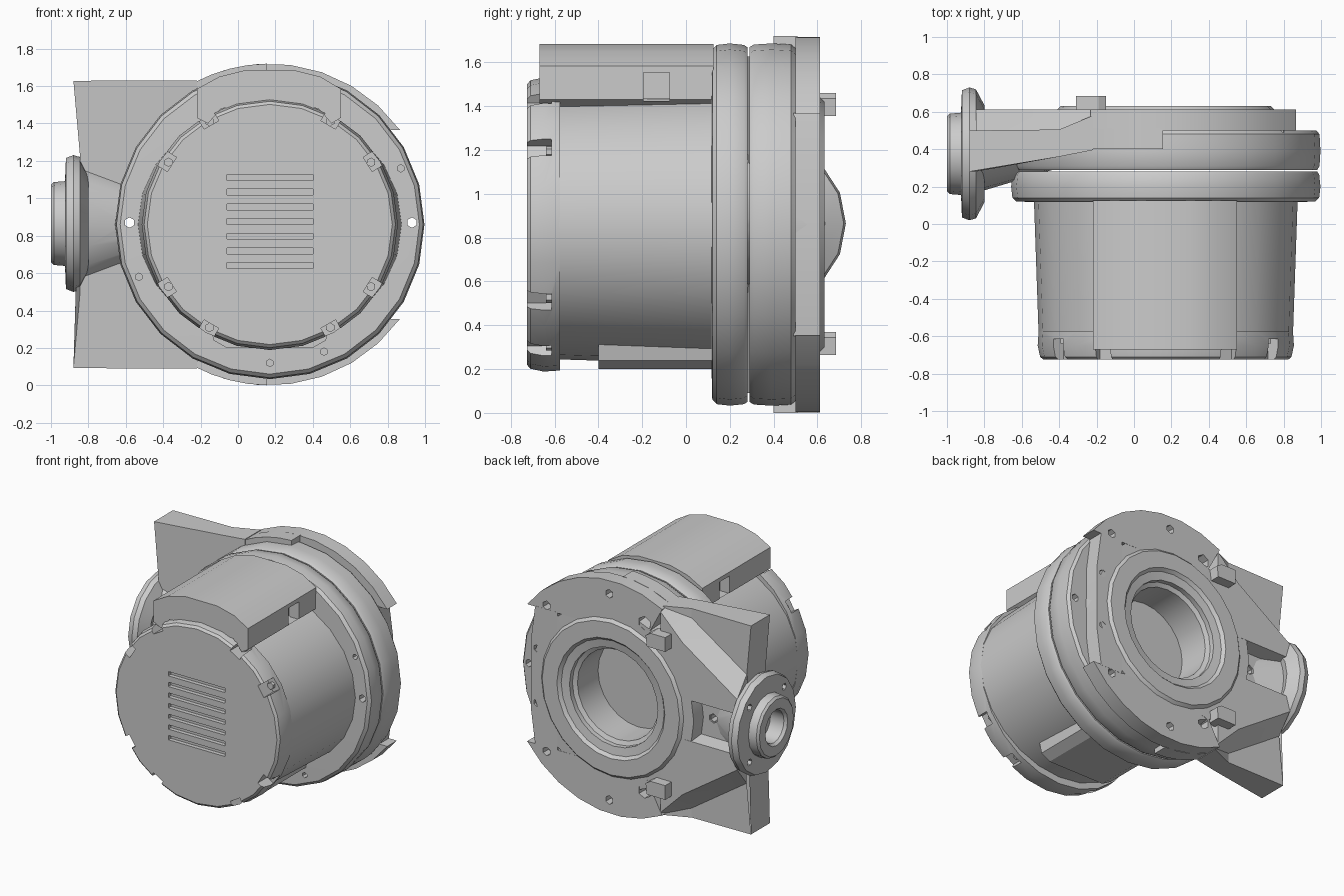
import bpy, bmesh
from math import sin, cos, asin, pi, radians, degrees
from mathutils import Matrix

if "Cube" in bpy.data.objects:
    bpy.data.objects.remove(bpy.data.objects["Cube"])

CX, CZ = 0.17, 0.86          # main axis, running along y
SY = 0.375                   # y of the side port axis, running along x


def finish(name, bm, smooth=35):
    bmesh.ops.remove_doubles(bm, verts=bm.verts, dist=0.0001)
    bmesh.ops.recalc_face_normals(bm, faces=bm.faces)
    me = bpy.data.meshes.new(name)
    bm.to_mesh(me)
    bm.free()
    ob = bpy.data.objects.new(name, me)
    bpy.context.collection.objects.link(ob)
    if smooth:
        bpy.ops.object.select_all(action='DESELECT')
        bpy.context.view_layer.objects.active = ob
        ob.select_set(True)
        bpy.ops.object.shade_smooth_by_angle(angle=radians(smooth))
    return ob


def loft(name, rings, smooth=35):
    bm = bmesh.new()
    vs = [[bm.verts.new(p) for p in r] for r in rings]
    n = len(vs[0])
    for a, b in zip(vs, vs[1:]):
        for i in range(n):
            j = (i + 1) % n
            bm.faces.new((a[i], a[j], b[j], b[i]))
    bm.faces.new(vs[0])
    bm.faces.new(vs[-1])
    return finish(name, bm, smooth)


def lathe(name, prof, segs=24, axis='y', sz=1.0):
    """Revolve (radius, position) pairs about the main axis or the side port axis."""
    rings = []
    for r, d in prof:
        ang = [2 * pi * i / segs for i in range(segs)]
        if axis == 'y':
            rings.append([(CX + r * cos(a), d, CZ + sz * r * sin(a)) for a in ang])
        else:
            rings.append([(d, SY + r * cos(a), 0.865 + sz * r * sin(a)) for a in ang])
    return loft(name, rings)


def prism(name, pts, y0, y1):
    return loft(name, [[(x, y, z) for x, z in pts] for y in (y0, y1)], 25)


def sector(name, s, r0, r1, start0, start1, end, y0, y1, n=7):
    """Ring sector whose start angle differs on the inner and outer arc; s mirrors it in z."""
    pts = []
    for r, a in [(r1, start1 + (end - start1) * i / n) for i in range(n + 1)] + \
                [(r0, end + (start0 - end) * i / n) for i in range(n + 1)]:
        pts.append((CX + r * cos(radians(a)), CZ + s * r * sin(radians(a))))
    return prism(name, pts, y0, y1)


def cut(ob, boxes=(), holes=(), axis='y'):
    """Subtract boxes (centre, size, turn about y) and holes (centre, radius, depth)."""
    bm = bmesh.new()
    for c, s, turn in boxes:
        m = Matrix.Translation(c) @ Matrix.Rotation(turn, 4, 'Y') @ Matrix.Diagonal((*s, 1))
        bmesh.ops.create_cube(bm, size=1, matrix=m)
    rot = Matrix.Rotation(pi / 2, 4, 'X' if axis == 'y' else 'Y')
    for c, r, d in holes:
        bmesh.ops.create_cone(bm, cap_ends=True, segments=6, radius1=r, radius2=r,
                              depth=d, matrix=Matrix.Translation(c) @ rot)
    cutter = finish(ob.name + "_cutter", bm, 0)
    cutter.hide_render = True
    cutter.hide_viewport = True
    mod = ob.modifiers.new("cut", 'BOOLEAN')
    mod.operation = 'DIFFERENCE'
    mod.solver = 'EXACT'
    mod.object = cutter


# Motor can, slightly flattened, with a pad underneath
lathe("motor_can", [(.68, -.59), (.705, .13)], 24, sz=.905)
prism("bottom_pad", [(-.13, .24), (-.06, .2), (.4, .2), (.47, .24), (.52, .45), (-.18, .45)], -.4, .125)

# End cap with bolt pockets round the rim and cooling slots
cap = lathe("end_cap", [(.655, -.725), (.672, -.71), (.685, -.65), (.68, -.575)], 24, sz=.98)
pockets = []
for sx in (-1, 1):
    for s in (-1, 1):
        for px, pz in ((.57, .35), (.34, .58)):
            turn = radians(-32 if px > pz else -60) * sx * s
            pockets.append(((CX + sx * px, -.69, CZ + s * pz), (.11, .15, .09), turn))
slots = [((.17, -.72, .64 + i * .0785), (.46, .05, .032), 0) for i in range(7)]
cut(cap, pockets + slots)
for i, (c, s, t) in enumerate(pockets):
    bm = bmesh.new()
    bmesh.ops.create_cone(bm, cap_ends=True, segments=6, radius1=.025, radius2=.025, depth=.05,
                          matrix=Matrix.Translation((CX + (c[0] - CX) * .95, -.615, CZ + (c[2] - CZ) * .95))
                          @ Matrix.Rotation(pi / 2, 4, 'X'))
    finish("cap_bolt_%d" % (i + 1), bm, 0)

# Terminal box on top, notched on both sides
box = prism("terminal_box", [(-.22, 1.43), (-.22, 1.585), (-.1, 1.65), (.04, 1.685), (.3, 1.685),
                             (.44, 1.65), (.55, 1.585), (.55, 1.43), (.5, 1.40), (.43, 1.48),
                             (.17, 1.51), (-.09, 1.48), (-.16, 1.40)], -.67, .125)
cut(box, [((x, -.135, 1.49), (.16, .12, .13), 0) for x in (-.22, .55)])

# Motor flange with small holes
flange = lathe("motor_flange", [(.6, .115), (.80, .12), (.82, .14), (.827, .20), (.82, .265),
                                (.81, .28), (.6, .28)], 24)
through = [((-.58, .3, .87), .028, 1), ((.93, .3, .87), .028, 1)]
shallow = [((x, .12, z), .02, .08) for x, z in ((.17, .12), (.87, 1.16), (-.53, .58), (.46, .18))]
cut(flange, holes=through + shallow)

# Gear housing: flange, raised hub and stepped bore
house = lathe("gear_housing", [(.02, .31), (.33, .31), (.33, .55), (.36, .565), (.36, .60), (.42, .61),
                               (.44, .632), (.56, .632), (.58, .612), (.66, .61), (.67, .50), (.805, .50),
                               (.822, .48), (.827, .39), (.822, .31), (.81, .29), (.02, .29)], 24)
cut(house, holes=through)

# Flat face of the plate on the free side, with two bolt holes
flat = prism("plate_side", [(.62, CZ - .51), (.80, CZ - .51), (.835, CZ - .25), (.835, CZ + .25),
                            (.80, CZ + .51), (.62, CZ + .51)], .49, .613)
cut(flat, holes=[((.785, .61, CZ + z), .028, .12) for z in (-.2, .2)])

# Mounting plate arcs with level ends, ribs and bosses, mirrored above and below
for s, tag in ((1, "upper"), (-1, "lower")):
    arc = sector(tag + "_plate", s, .57, .86, degrees(asin(.505 / .57)), degrees(asin(.505 / .86)),
                 118, .50, .612)
    cut(arc, holes=[((CX + .76 * cos(radians(a)), .61, CZ + s * .76 * sin(radians(a))), .032, .12)
                    for a in (45, 88)] + [((-.09, .61, CZ + s * .62), .05, .14)])
    sector(tag + "_plate_rib", s, .75, .86, 91, 91, 118, .40, .51, 4)
    z = CZ + s * .545
    prism(tag + "_boss", [(-.31, z - .05), (-.16, z - .05), (-.15, z + .03), (-.19, z + .055),
                          (-.31, z + .055)], .58, .685)


# Wing bracket: corner wings slope up to the raised web, which has a channel down its middle
def section(x_tip, x_mid, front, back, top, slope, ridge):
    half = [(x_mid, front, .37), (x_tip, front, top), (x_tip, back, top), (x_mid, back, slope),
            (x_mid, .612, ridge), (x_mid, .612, .15), (x_mid, .51, .13)]
    ring = [(x, y, CZ + h) for x, y, h in half]
    return ring + [(x, y, CZ - h) for x, y, h in reversed(half)]


bracket = loft("wing_bracket", [section(-.88, -.845, .28, .50, .768, .40, .26),
                                section(-.40, -.40, .36, .505, .77, .70, .56),
                                section(-.22, -.22, .395, .58, .77, .76, .74)], 15)
cut(bracket, holes=[((-.58, .4, .87), .035, 1)])

# Side port: neck, flange and bored nozzle with bolt holes
neck = lathe("port_neck", [(.215, -.87), (.195, -.80), (.06, -.35)], 16, 'x', 1.6)
cut(neck, holes=[((-.58, .3, .87), .035, 1)])
port = lathe("port_flange", [(.15, -.84), (.26, -.80), (.345, -.845), (.355, -.88), (.34, -.92),
                             (.22, -.925), (.215, -.985), (.20, -1.0), (.13, -1.0), (.115, -.98),
                             (.115, -.87), (.02, -.87)], 16, 'x', 1.03)
cut(port, holes=[((-.92, SY + .285 * cos(a), .865 + .285 * sin(a)), .025, .06)
                 for a in (pi / 4 + i * pi / 2 for i in range(4))], axis='x')
